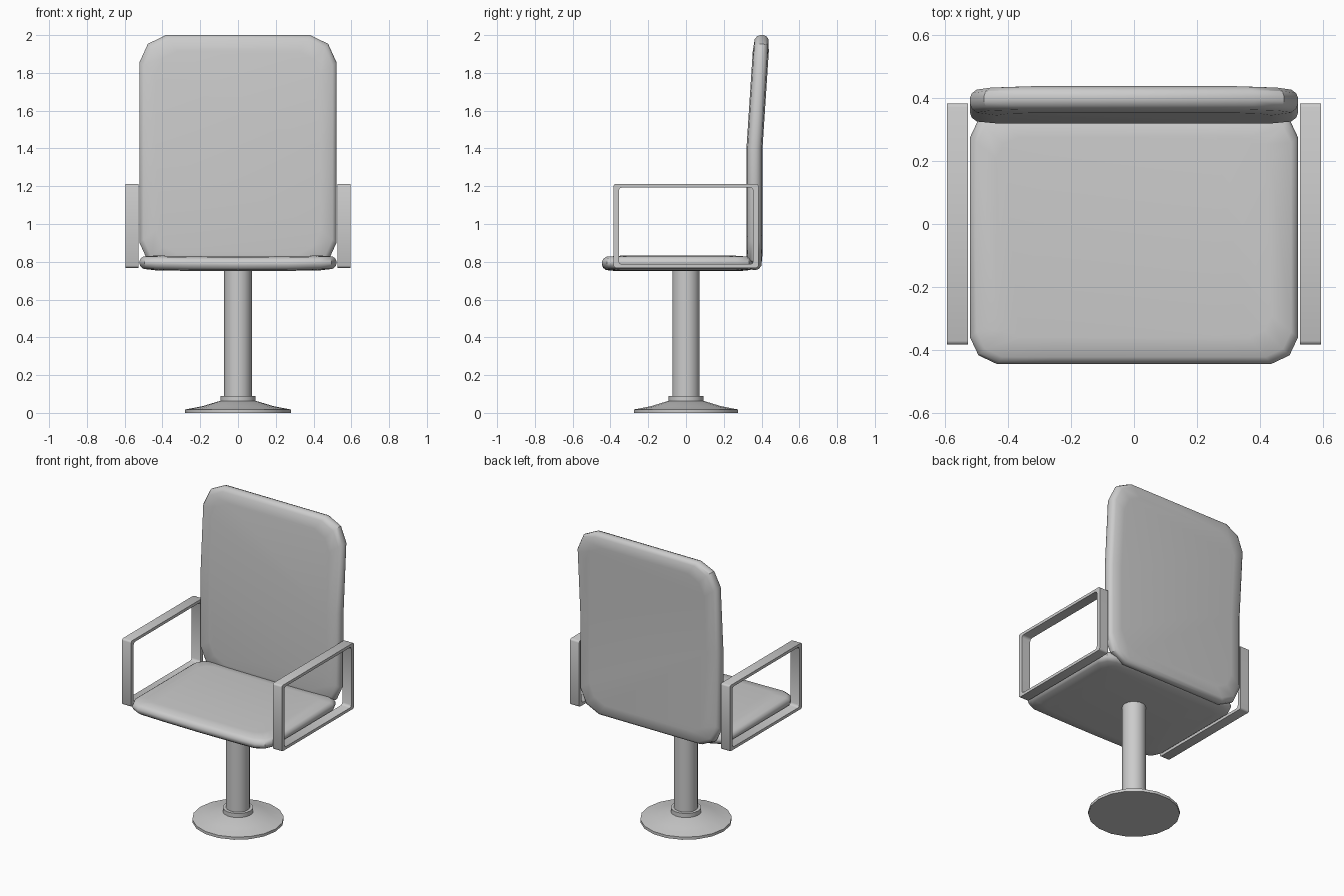
import bpy, bmesh
from math import cos, sin, pi, radians
from mathutils import Vector

cube = bpy.data.objects.get("Cube")
if cube:
    bpy.data.objects.remove(cube)

grey = bpy.data.materials.new("plain grey")
grey.use_nodes = True
GREY = (0.6, 0.6, 0.6, 1)
grey.diffuse_color = GREY
grey.node_tree.nodes["Principled BSDF"].inputs["Base Color"].default_value = GREY


def finish(name, bm, angle=35):
    bmesh.ops.recalc_face_normals(bm, faces=bm.faces)
    mesh = bpy.data.meshes.new(name)
    bm.to_mesh(mesh)
    bm.free()
    mesh.materials.append(grey)
    obj = bpy.data.objects.new(name, mesh)
    bpy.context.collection.objects.link(obj)
    bpy.ops.object.select_all(action='DESELECT')
    obj.select_set(True)
    bpy.context.view_layer.objects.active = obj
    bpy.ops.object.shade_smooth_by_angle(angle=radians(angle))
    return obj


def skin(bm, rings):
    """Join successive closed rings of points and cap both ends."""
    loops = [[bm.verts.new(p) for p in ring] for ring in rings]
    n = len(loops[0])
    for a, b in zip(loops, loops[1:]):
        for i in range(n):
            j = (i + 1) % n
            bm.faces.new((a[i], a[j], b[j], b[i]))
    bm.faces.new(loops[0])
    bm.faces.new(loops[-1])


def pad(half_w, low, high, corner, thick, place):
    """Cushion with clipped corners and a rounded rim, mapped by place(u, v, depth)."""
    cu, cv = corner
    mid, half_h = (low + high) / 2, (high - low) / 2
    quarter = [(half_w, half_h - cv), (half_w - cu * 0.32, half_h - cv * 0.32),
               (half_w - cu, half_h)]
    outline = (quarter + [(-u, v) for u, v in reversed(quarter)]
               + [(-u, -v) for u, v in quarter]
               + [(u, -v) for u, v in reversed(quarter)])
    rim = [(0.085, 0), (0.022, 0.006), (0.006, 0.018), (0, 0.034)]
    rim += [(inset, thick - d) for inset, d in reversed(rim)]
    rings = []
    for inset, d in rim:
        su, sv = 1 - inset / half_w, 1 - inset / half_h
        rings.append([place(u * su, mid + v * sv, d) for u, v in outline])
    bm = bmesh.new()
    skin(bm, rings)
    return bm


# Seat cushion, sagging slightly towards the middle
bm = pad(0.522, -0.445, 0.36, (0.085, 0.085), 0.078,
         lambda u, v, d: (u, v, 0.757 + d))
for x in (-0.26, 0, 0.26):
    bmesh.ops.bisect_plane(bm, geom=bm.verts[:] + bm.edges[:] + bm.faces[:],
                           plane_co=(x, 0, 0), plane_no=(1, 0, 0))
for v in bm.verts:
    v.co.z -= 0.007 * (1 - (v.co.x / 0.522) ** 2)
finish("seat", bm)

# Backrest cushion, leaning back above the bend
BEND = 1.4
bm = pad(0.522, 0.757, 2.0, (0.14, 0.145), 0.085,
         lambda u, v, d: (u, 0.32 + d, v))
bmesh.ops.bisect_plane(bm, geom=bm.verts[:] + bm.edges[:] + bm.faces[:],
                       plane_co=(0, 0, BEND), plane_no=(0, 0, 1))
for v in bm.verts:
    v.co.y += max(0, v.co.z - BEND) * 0.065
finish("backrest", bm)


# Armrests: flat-bar loops with softened corners
def rounded_rect(x, hy, hz, r):
    pts = []
    for k, (sy, sz) in enumerate([(1, 1), (-1, 1), (-1, -1), (1, -1)]):
        for step in range(3):
            a = (k + step / 2) * pi / 2
            pts.append((x, sy * (hy - r) + r * cos(a), 0.99 + sz * (hz - r) + r * sin(a)))
    return pts


for side, sign in (("left", 1), ("right", -1)):
    bm = bmesh.new()
    inner, outer = sign * 0.528, sign * 0.595
    rings = [rounded_rect(inner, 0.384, 0.222, 0.012),
             rounded_rect(outer, 0.384, 0.222, 0.012),
             rounded_rect(outer, 0.356, 0.203, 0.016),
             rounded_rect(inner, 0.356, 0.203, 0.016)]
    loops = [[bm.verts.new(p) for p in ring] for ring in rings]
    for a, b in zip(loops, loops[1:] + loops[:1]):
        for i in range(len(a)):
            j = (i + 1) % len(a)
            bm.faces.new((a[i], a[j], b[j], b[i]))
    finish(side + "_armrest", bm, 50)


# Pedestal parts turned from profiles of (radius, height)
def lathe(name, profile, sides=18):
    bm = bmesh.new()
    skin(bm, [[(r * cos(2 * pi * i / sides), r * sin(2 * pi * i / sides), z)
               for i in range(sides)] for r, z in profile])
    return finish(name, bm, 30)


lathe("base_plate", [(0.28, 0), (0.28, 0.018), (0.19, 0.035), (0.1, 0.062)])
lathe("collar", [(0.093, 0.055), (0.093, 0.09)])
lathe("column", [(0.073, 0.05), (0.073, 0.765)])
